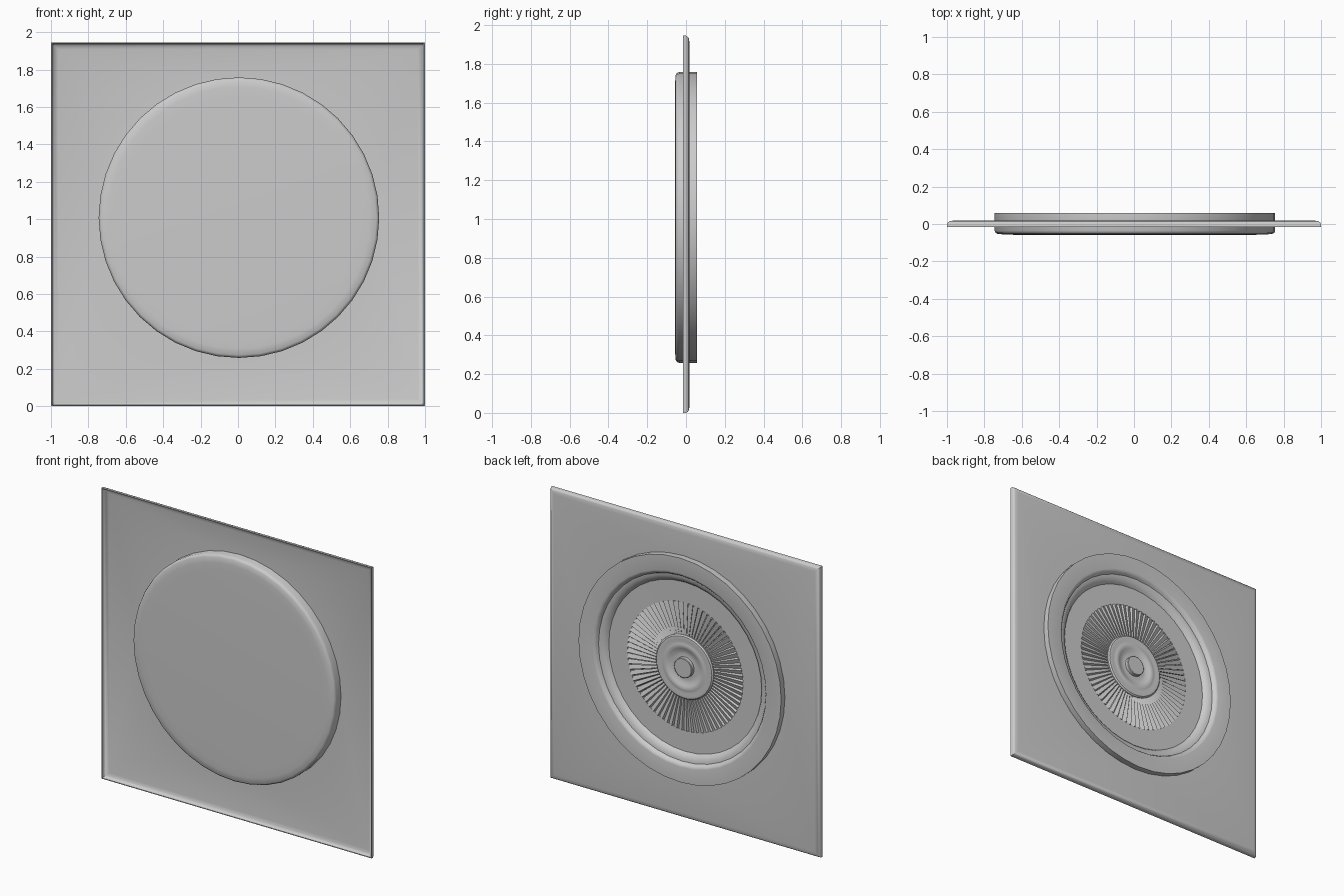
import bpy, bmesh, math
from mathutils import Matrix, Vector

if "Cube" in bpy.data.objects:
    bpy.data.objects.remove(bpy.data.objects["Cube"])

CX, CZ = 0.005, 1.008      # centre of the round unit
SEG = 40


def finish(name, bm, angle=35):
    bmesh.ops.remove_doubles(bm, verts=bm.verts, dist=1e-5)
    bmesh.ops.recalc_face_normals(bm, faces=bm.faces)
    me = bpy.data.meshes.new(name)
    bm.to_mesh(me)
    bm.free()
    ob = bpy.data.objects.new(name, me)
    bpy.context.collection.objects.link(ob)
    bpy.ops.object.select_all(action='DESELECT')
    ob.select_set(True)
    bpy.context.view_layer.objects.active = ob
    if angle:
        bpy.ops.object.shade_smooth_by_angle(angle=math.radians(angle))
    return ob


def lathe(name, profile, seg=SEG, angle=40):
    """Spin (radius, y) points around the unit's y axis."""
    bm = bmesh.new()
    vs = [bm.verts.new((CX + r, y, CZ)) for r, y in profile]
    es = [bm.edges.new(p) for p in zip(vs, vs[1:])]
    bmesh.ops.spin(bm, geom=vs + es, cent=(CX, 0, CZ), axis=(0, 1, 0),
                   angle=math.tau, steps=seg, use_duplicate=False)
    return finish(name, bm, angle)


# square tray panel: rounded back, rim turned forward, shallow recess in front
bm = bmesh.new()
loops = []
for d, y in ((0.035, 0.018), (0.014, 0.015), (0.004, 0.008), (0, -0.002), (0, -0.016),
             (0.005, -0.016), (0.008, -0.004), (0.018, 0.006), (0.038, 0.011)):
    loops.append([bm.verts.new(p) for p in ((-1 + d, y, d), (1 - d, y, d),
                                            (1 - d, y, 1.945 - d), (-1 + d, y, 1.945 - d))])
for a, b in zip(loops, loops[1:]):
    for k in range(4):
        n = (k + 1) % 4
        bm.faces.new((a[k], a[n], b[n], b[k]))
bm.faces.new(loops[0])
bm.faces.new(loops[-1])
panel = finish("panel", bm, 0)

# round opening through the panel
bm = bmesh.new()
bmesh.ops.create_cone(bm, cap_ends=True, segments=SEG, radius1=0.73, radius2=0.73, depth=0.3,
                      matrix=Matrix.Translation((CX, 0, CZ)) @ Matrix.Rotation(math.pi / 2, 4, 'X'))
cutter = finish("opening_cutter", bm, 0)
cutter.hide_render = True
mod = panel.modifiers.new("opening", 'BOOLEAN')
mod.object = cutter
mod.operation = 'DIFFERENCE'
mod.solver = 'EXACT'
bpy.ops.object.select_all(action='DESELECT')
panel.select_set(True)
bpy.context.view_layer.objects.active = panel
bpy.ops.object.modifier_apply(modifier=mod.name)
bpy.data.objects.remove(cutter)
bpy.ops.object.shade_smooth_by_angle(angle=math.radians(35))

# round housing: soft front cover, side wall, stepped rear rim, floor and blade well
lathe("housing", [
    (0, -0.058), (0.65, -0.0575), (0.70, -0.056), (0.735, -0.053), (0.745, -0.047),
    (0.750, -0.036), (0.750, 0.058),
    (0.648, 0.058), (0.636, 0.055), (0.628, 0.046), (0.620, 0.032),
    (0.606, 0.030), (0.590, 0.024), (0.576, 0.014), (0.566, 0.001),
    (0.428, 0.0), (0.428, -0.024), (0, -0.024)])

# ring of radial tilted blades
bm = bmesh.new()
COUNT = 72
for i in range(COUNT):
    turn = (Matrix.Translation((CX, 0, CZ))
            @ Matrix.Rotation(math.tau * i / COUNT, 4, 'Y')
            @ Matrix.Rotation(math.radians(22), 4, 'X'))
    ends = []
    for r, w in ((0.195, 0.0065), (0.428, 0.0155)):
        ends.append([bm.verts.new(turn @ Vector((r, y, z)))
                     for y, z in ((-0.020, -w), (0.0, -w), (0.0, w), (-0.020, w))])
    a, b = ends
    bm.faces.new(a)
    bm.faces.new(b[::-1])
    for k in range(4):
        n = (k + 1) % 4
        bm.faces.new((a[k], b[k], b[n], a[n]))
finish("blades", bm, 30)

# dished hub and centre knob
lathe("hub", [
    (0.213, -0.024), (0.213, 0.005), (0.205, 0.013), (0.185, 0.015), (0.168, 0.011),
    (0.155, 0.014), (0.140, 0.016), (0.125, 0.011), (0.105, 0.002), (0.085, 0.0),
    (0.066, 0.002), (0.066, 0.023), (0.062, 0.026), (0, 0.026)], angle=35)
